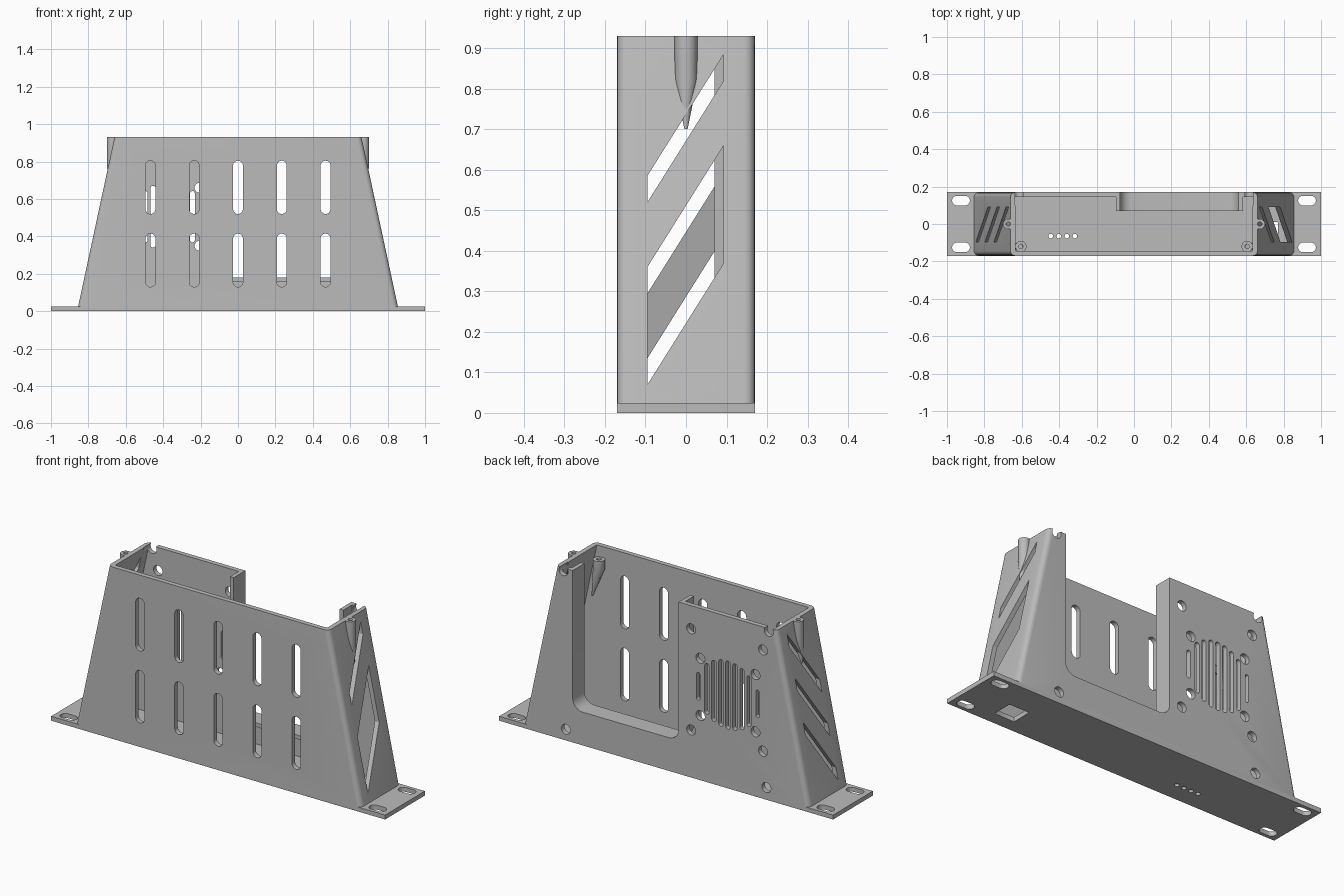
import bpy, bmesh, math
from mathutils import Vector

if "Cube" in bpy.data.objects:
    bpy.data.objects.remove(bpy.data.objects["Cube"], do_unlink=True)

grey = bpy.data.materials.new("plain grey")
grey.use_nodes = True
grey.diffuse_color = (0.5, 0.5, 0.5, 1)
grey.node_tree.nodes["Principled BSDF"].inputs["Base Color"].default_value = (0.5, 0.5, 0.5, 1)

PLATE, TOP, DEPTH, WALL = 0.024, 0.93, 0.17, 0.026


def half_width(z):
    return 0.855 - (z - PLATE) * 0.215


def add_prism(bm, points, axis, a, b):
    """Extrude a 2D outline along an axis from a to b."""
    order = {"X": lambda p, t: (t, p[0], p[1]),
             "Y": lambda p, t: (p[0], t, p[1]),
             "Z": lambda p, t: (p[0], p[1], t)}[axis]
    low = [bm.verts.new(order(p, a)) for p in points]
    high = [bm.verts.new(order(p, b)) for p in points]
    faces = [bm.faces.new(low), bm.faces.new(high)]
    n = len(points)
    for i in range(n):
        j = (i + 1) % n
        faces.append(bm.faces.new((low[i], low[j], high[j], high[i])))
    bmesh.ops.recalc_face_normals(bm, faces=faces)


def rounded(x0, x1, z0, z1, r, steps=8):
    """Rectangle with rounded corners; also gives slots and circles."""
    pts = []
    for k, (cx, cz) in enumerate([(x1 - r, z1 - r), (x0 + r, z1 - r),
                                  (x0 + r, z0 + r), (x1 - r, z0 + r)]):
        for i in range(steps + 1):
            a = math.pi / 2 * (k + i / steps)
            p = Vector((cx + r * math.cos(a), cz + r * math.sin(a)))
            if not pts or (p - pts[-1]).length > 1e-5:
                pts.append(p)
    if (pts[0] - pts[-1]).length < 1e-5:
        pts.pop()
    return pts


def slot(cx, cz, w, h):
    r = min(w, h) / 2
    return rounded(cx - w / 2, cx + w / 2, cz - h / 2, cz + h / 2, r)


def tub(x0, x1, z0, z1, r):
    """Outline with rounded bottom corners and a square top."""
    low = [p for p in rounded(x0, x1, z0, z1, r) if p.y < (z0 + z1) / 2]
    return low + [(x1, z1), (x0, z1)]


def make(name, bm):
    mesh = bpy.data.meshes.new(name)
    bm.to_mesh(mesh)
    bm.free()
    mesh.materials.append(grey)
    ob = bpy.data.objects.new(name, mesh)
    bpy.context.collection.objects.link(ob)
    return ob


def cut(ob, bm):
    cutter = make("cutter", bm)
    cutter.hide_render = True
    mod = ob.modifiers.new("cut", "BOOLEAN")
    mod.operation, mod.solver, mod.object = "DIFFERENCE", "EXACT", cutter
    activate(ob)
    bpy.ops.object.modifier_apply(modifier=mod.name)
    bpy.data.objects.remove(cutter, do_unlink=True)


def activate(ob):
    bpy.ops.object.select_all(action="DESELECT")
    ob.select_set(True)
    bpy.context.view_layer.objects.active = ob


def smooth(ob):
    activate(ob)
    bpy.ops.object.shade_smooth_by_angle(angle=math.radians(30))


# Mounting plate with ear slots, cable opening and small lamp holes
bm = bmesh.new()
add_prism(bm, [(-1, -DEPTH), (1, -DEPTH), (1, DEPTH), (-1, DEPTH)], "Z", 0, PLATE)
plate = make("mounting_plate", bm)
bm = bmesh.new()
for sx in (-1, 1):
    for sy in (-1, 1):
        add_prism(bm, slot(sx * 0.925, sy * 0.125, 0.095, 0.052), "Z", -0.1, 0.1)
for i in range(4):
    add_prism(bm, slot(-0.445 + i * 0.043, -0.065, 0.024, 0.024), "Z", -0.1, 0.1)
add_prism(bm, rounded(0.65, 0.77, -0.1, 0.01, 0.005, 2), "Z", -0.1, 0.1)
cut(plate, bm)
smooth(plate)

# Tapered housing with rounded corners
bm = bmesh.new()
bottom = 0.01
w0, w1 = half_width(bottom), half_width(TOP)
add_prism(bm, [(-w0, bottom), (w0, bottom), (w1, TOP), (-w1, TOP)], "Y", -DEPTH, DEPTH)
edges = [e for e in bm.edges if abs(e.verts[0].co.z - e.verts[1].co.z) > 0.5]
bmesh.ops.bevel(bm, geom=edges, offset=0.026, segments=5, profile=0.5, affect="EDGES")
housing = make("housing", bm)

# Hollow inside
bm = bmesh.new()
w0, w1 = half_width(-0.1) - WALL, half_width(1.1) - WALL
add_prism(bm, [(-w0, -0.1), (w0, -0.1), (w1, 1.1), (-w1, 1.1)], "Y", WALL - DEPTH, DEPTH - WALL)
cut(housing, bm)

# Front vents, side louvres, rear window, fan grille and screw holes
bm = bmesh.new()
for i in range(-2, 3):
    for z in (0.272, 0.662):
        add_prism(bm, slot(i * 0.234, z, 0.052, 0.285), "Y", -0.3, -0.1)


def louvre(x0, x1, z, h):
    y0, y1, rise = -0.095, 0.092, 0.298
    add_prism(bm, [(y0, z), (y1, z + rise), (y1, z + rise + h), (y0, z + h)], "X", x0, x1)


for z in (0.07, 0.295, 0.52):
    louvre(-1, -0.55, z, 0.065)
louvre(0.55, 1, 0.07, 0.29)
louvre(0.55, 1, 0.52, 0.065)

WX0, WX1, WZ = -0.075, 0.56, 0.18
add_prism(bm, tub(WX0, WX1, WZ, 1.1, 0.06), "Y", 0.1, 0.3)

FX, FZ, FR = -0.37, 0.505, 0.19
for k in range(-3, 4):
    dx = k * 0.042
    h = 2 * math.sqrt(FR ** 2 - dx ** 2) - 0.01
    add_prism(bm, slot(FX + dx, FZ, 0.026, h), "Y", 0.1, 0.3)
for s in (-1, 1):
    add_prism(bm, slot(FX + s * 0.178, FZ, 0.02, 0.15), "Y", 0.1, 0.3)
holes = [(FX + sx * 0.165, FZ + sz * 0.155) for sx in (-1, 1) for sz in (-1, 1)]
holes += [(x, z) for x in (-0.15, -0.58) for z in (0.257, 0.805)]
holes += [(-0.6, 0.066), (0.6, 0.06), (-0.615, 0.915), (0.615, 0.915)]
for x, z in holes:
    add_prism(bm, slot(x, z, 0.054, 0.054), "Y", 0.1, 0.3)
cut(housing, bm)
smooth(housing)

# Frame running inward around the rear window
bm = bmesh.new()
add_prism(bm, tub(WX0 - 0.022, WX1 + 0.022, WZ - 0.022, TOP, 0.08), "Y", 0.07, 0.15)
frame = make("window_frame", bm)
bm = bmesh.new()
add_prism(bm, tub(WX0, WX1, WZ, 1.1, 0.06), "Y", 0, 0.3)
cut(frame, bm)
smooth(frame)


# Tapered screw bosses on the side walls and in the front corners
def boss(name, x, y, r, top, mid, tip, lean):
    bm = bmesh.new()
    rings = []
    for z, rad, dx in ((top, r, 0), (mid, r, 0), (tip, 0.004, lean)):
        rings.append([bm.verts.new((x + dx + rad * math.cos(a * math.tau / 24),
                                    y + rad * math.sin(a * math.tau / 24), z)) for a in range(24)])
    for a, b in zip(rings, rings[1:]):
        for i in range(24):
            j = (i + 1) % 24
            bm.faces.new((a[i], a[j], b[j], b[i]))
    bm.faces.new(rings[0])
    bm.faces.new(rings[-1])
    bmesh.ops.recalc_face_normals(bm, faces=bm.faces)
    ob = make(name, bm)
    bm = bmesh.new()
    add_prism(bm, slot(x, y, 0.024, 0.024), "Z", top - 0.1, top + 0.1)
    cut(ob, bm)
    smooth(ob)


for side, s in (("left", 1), ("right", -1)):
    boss(side + "_side_boss", s * 0.672, 0, 0.028, TOP, 0.82, 0.7, s * 0.022)
    boss(side + "_corner_boss", s * 0.605, -0.12, 0.03, 0.87, 0.82, 0.66, s * 0.04)
